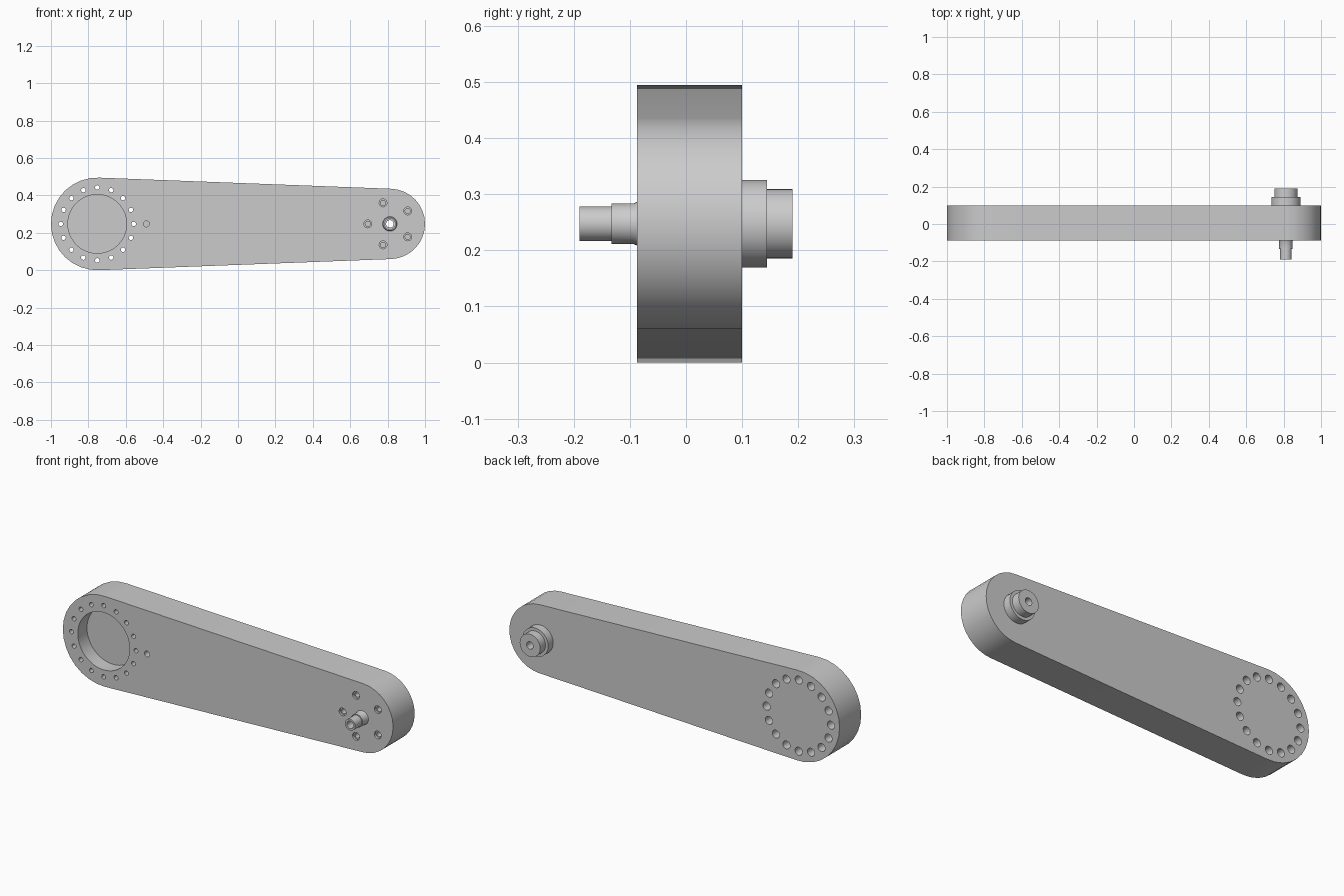
import bpy, bmesh
from math import sin, cos, pi, asin, radians

if "Cube" in bpy.data.objects:
    bpy.data.objects.remove(bpy.data.objects["Cube"])

FRONT, BACK, MID = -0.087, 0.10, 0.2475
BIG_X, BIG_R = -0.7525, 0.2475
SMALL_X, SMALL_R = 0.812, 0.188
BORE = 0.02

grey = bpy.data.materials.new("machined_grey")
grey.use_nodes = True
colour = (0.6, 0.6, 0.6, 1)
grey.diffuse_color = colour
grey.node_tree.nodes["Principled BSDF"].inputs["Base Color"].default_value = colour


def make_object(name, bm):
    bmesh.ops.recalc_face_normals(bm, faces=bm.faces[:])
    mesh = bpy.data.meshes.new(name)
    bm.to_mesh(mesh)
    bm.free()
    mesh.materials.append(grey)
    obj = bpy.data.objects.new(name, mesh)
    bpy.context.collection.objects.link(obj)
    return obj


def lathe(bm, x, z, profile, n=24, hollow=False):
    """Revolve (radius, y) points about an axis along y."""
    rings = [[bm.verts.new((x + r * cos(2 * pi * i / n), y, z + r * sin(2 * pi * i / n)))
              for i in range(n)] for r, y in profile]
    pairs = list(zip(rings, rings[1:]))
    if hollow:
        pairs.append((rings[-1], rings[0]))
    else:
        bm.faces.new(rings[0])
        bm.faces.new(rings[-1])
    for a, b in pairs:
        for i in range(n):
            j = (i + 1) % n
            bm.faces.new((a[i], a[j], b[j], b[i]))


def polar(x, radius, count, start=0):
    for i in range(count):
        a = start + 2 * pi * i / count
        yield x + radius * cos(a), MID + radius * sin(a)


# Tapered arm: two round ends joined by tangent sides
tilt = asin((BIG_R - SMALL_R) / (SMALL_X - BIG_X))
top = pi / 2 - tilt
outline = []
for cx, r, start, end in ((SMALL_X, SMALL_R, -top, top), (BIG_X, BIG_R, top, 2 * pi - top)):
    steps = 16
    for i in range(steps + 1):
        a = start + (end - start) * i / steps
        outline.append((cx + r * cos(a), MID + r * sin(a)))
bm = bmesh.new()
face = bm.faces.new([bm.verts.new((x, FRONT, z)) for x, z in outline])
side = bmesh.ops.extrude_face_region(bm, geom=[face])
bmesh.ops.translate(bm, vec=(0, BACK - FRONT, 0),
                    verts=[v for v in side["geom"] if isinstance(v, bmesh.types.BMVert)])
arm = make_object("crank_arm", bm)

# Pocket and holes, cut out of the arm
out_front, out_back = FRONT - 0.02, BACK + 0.02
bm = bmesh.new()
lathe(bm, BIG_X, MID, [(0.157, out_front), (0.157, FRONT + 0.08)], 48)
for x, z in polar(BIG_X, 0.195, 16):
    lathe(bm, x, z, [(0.012, out_front), (0.012, 0.02), (0.022, 0.02), (0.022, out_back)], 16)
lathe(bm, -0.49, MID, [(0.016, out_front), (0.016, FRONT + 0.06)], 16)
for x, z in polar(SMALL_X, 0.118, 5, pi):
    lathe(bm, x, z, [(0.021, out_front), (0.021, FRONT + 0.012),
                     (0.014, FRONT + 0.012), (0.014, FRONT + 0.06)], 16)
lathe(bm, SMALL_X, MID, [(BORE, out_front), (BORE, out_back)])
cutter = make_object("hole_cutter", bm)
cutter.hide_render = True

cut = arm.modifiers.new("holes", "BOOLEAN")
cut.operation, cut.solver, cut.object = "DIFFERENCE", "EXACT", cutter
bpy.context.view_layer.update()
graph = bpy.context.evaluated_depsgraph_get()
cut_mesh = bpy.data.meshes.new_from_object(arm.evaluated_get(graph))
arm.modifiers.clear()
arm.data = cut_mesh
bpy.data.objects.remove(cutter)

# Hollow stepped spindle on the front
bm = bmesh.new()
lathe(bm, SMALL_X, MID, [(BORE, FRONT), (0.039, FRONT), (0.036, -0.094), (0.036, -0.133),
                         (0.031, -0.133), (0.031, -0.19), (BORE, -0.19)], 32, True)
spindle = make_object("front_spindle", bm)

# Hollow stepped boss on the back
bm = bmesh.new()
lathe(bm, SMALL_X, MID, [(BORE, BACK), (0.078, BACK), (0.078, 0.144),
                         (0.062, 0.144), (0.062, 0.19), (BORE, 0.19)], 32, True)
boss = make_object("rear_boss", bm)

# Smooth round walls, crisp edges
bpy.ops.object.select_all(action="DESELECT")
for obj in (arm, spindle, boss):
    obj.select_set(True)
bpy.context.view_layer.objects.active = arm
bpy.ops.object.shade_smooth_by_angle(angle=radians(30))
